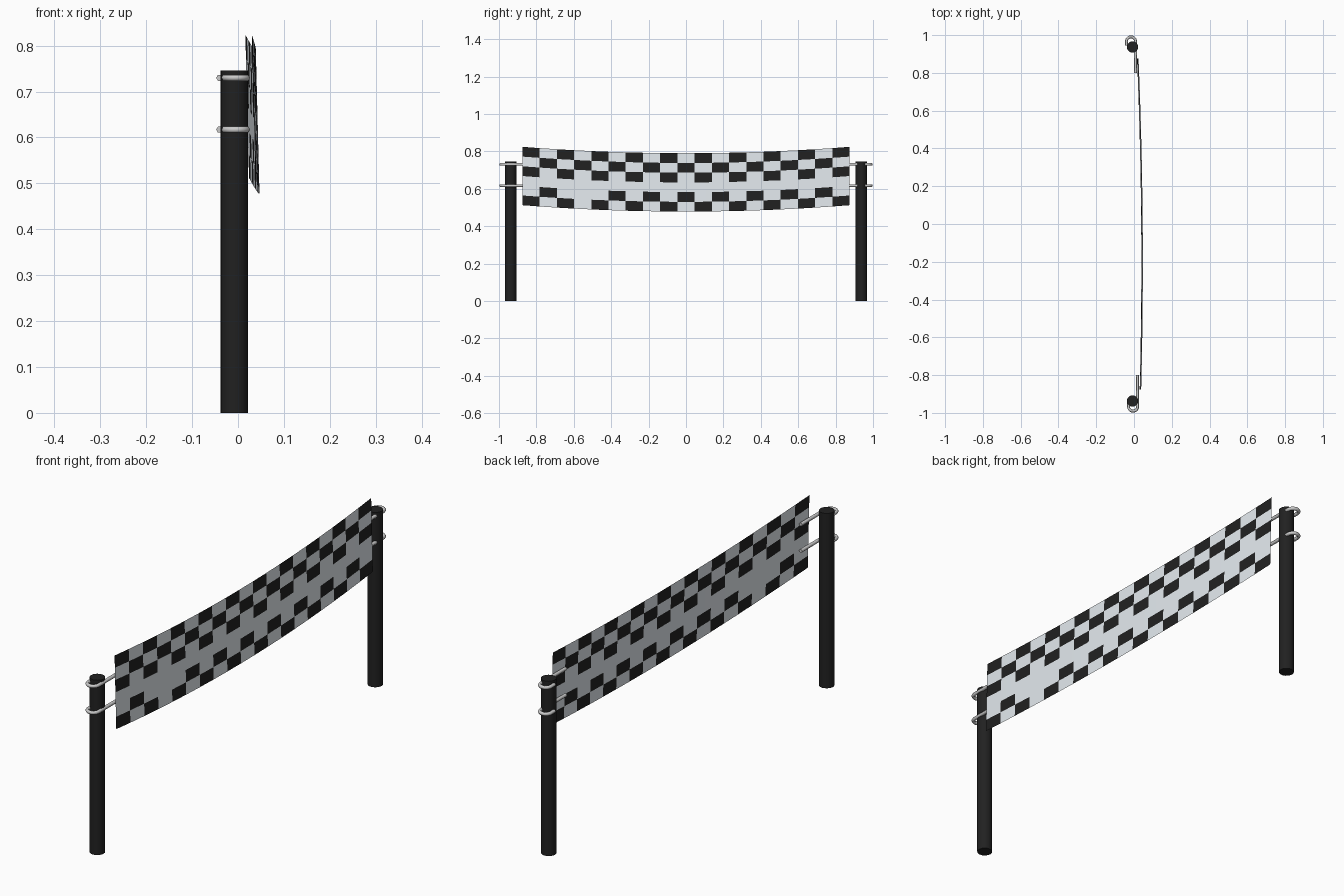
import bpy, bmesh
from math import sin, cos, pi

if "Cube" in bpy.data.objects:
    bpy.data.objects.remove(bpy.data.objects["Cube"])


def material(name, rgb):
    m = bpy.data.materials.new(name)
    m.diffuse_color = (*rgb, 1)
    m.use_nodes = True
    m.node_tree.nodes["Principled BSDF"].inputs["Base Color"].default_value = m.diffuse_color
    return m


BLACK = material("black", (0.015, 0.015, 0.015))
WHITE = material("cloth_white", (0.78, 0.83, 0.87))
STEEL = material("steel", (0.7, 0.7, 0.7))


def post(name, y):
    bpy.ops.mesh.primitive_cylinder_add(vertices=20, radius=0.03, depth=0.746,
                                        location=(-0.008, y, 0.373))
    o = bpy.context.object
    o.name = name
    o.data.materials.append(BLACK)
    bpy.ops.object.shade_smooth_by_angle()


def hook(name, side, x, z):
    # Half loop around the outer face of the post, one long leg to the banner
    r = 0.024
    path = [(x + r, 0.80), (x + r, 0.90)]
    path += [(x + r * cos(pi * i / 10), 0.967 + r * sin(pi * i / 10)) for i in range(11)]
    path.append((x - r, 0.945))
    cu = bpy.data.curves.new(name, 'CURVE')
    cu.dimensions = '3D'
    cu.bevel_depth = 0.0075
    cu.bevel_resolution = 1
    cu.use_fill_caps = True
    s = cu.splines.new('POLY')
    s.points.add(len(path) - 1)
    for p, (px, py) in zip(s.points, path):
        p.co = (px, py * side, z, 1)
    cu.materials.append(STEEL)
    bpy.context.collection.objects.link(bpy.data.objects.new(name, cu))


def banner():
    # Sagging, slightly bowed sheet, one face per check
    cols, rows = 19, 6
    bm = bmesh.new()
    grid = []
    for c in range(cols + 1):
        t = 2 * c / cols - 1
        sag = 1 - t * t
        column = []
        for r in range(rows + 1):
            v = r / rows
            x = 0.023 - 0.007 * t + 0.015 * sag + 0.008 * v
            column.append(bm.verts.new((x, 0.875 * t, 0.824 - 0.034 * sag - 0.312 * v)))
        grid.append(column)
    for c in range(cols):
        for r in range(rows):
            f = bm.faces.new((grid[c][r], grid[c][r + 1], grid[c + 1][r + 1], grid[c + 1][r]))
            dark = r in (0, 2, 5) if c % 2 == 0 else r in (1, 4)
            if (c, r) == (3, 4):
                dark = False
            f.material_index = int(dark)
            f.smooth = True
    me = bpy.data.meshes.new("banner")
    bm.to_mesh(me)
    bm.free()
    me.materials.append(WHITE)
    me.materials.append(BLACK)
    bpy.context.collection.objects.link(bpy.data.objects.new("checkered_banner", me))


# Posts and hooks at each end
for side, label, hx in ((-1, "near", -0.005), (1, "far", -0.016)):
    post(label + "_post", 0.937 * side)
    hook(label + "_upper_hook", side, hx, 0.73)
    hook(label + "_lower_hook", side, hx, 0.617)
banner()
